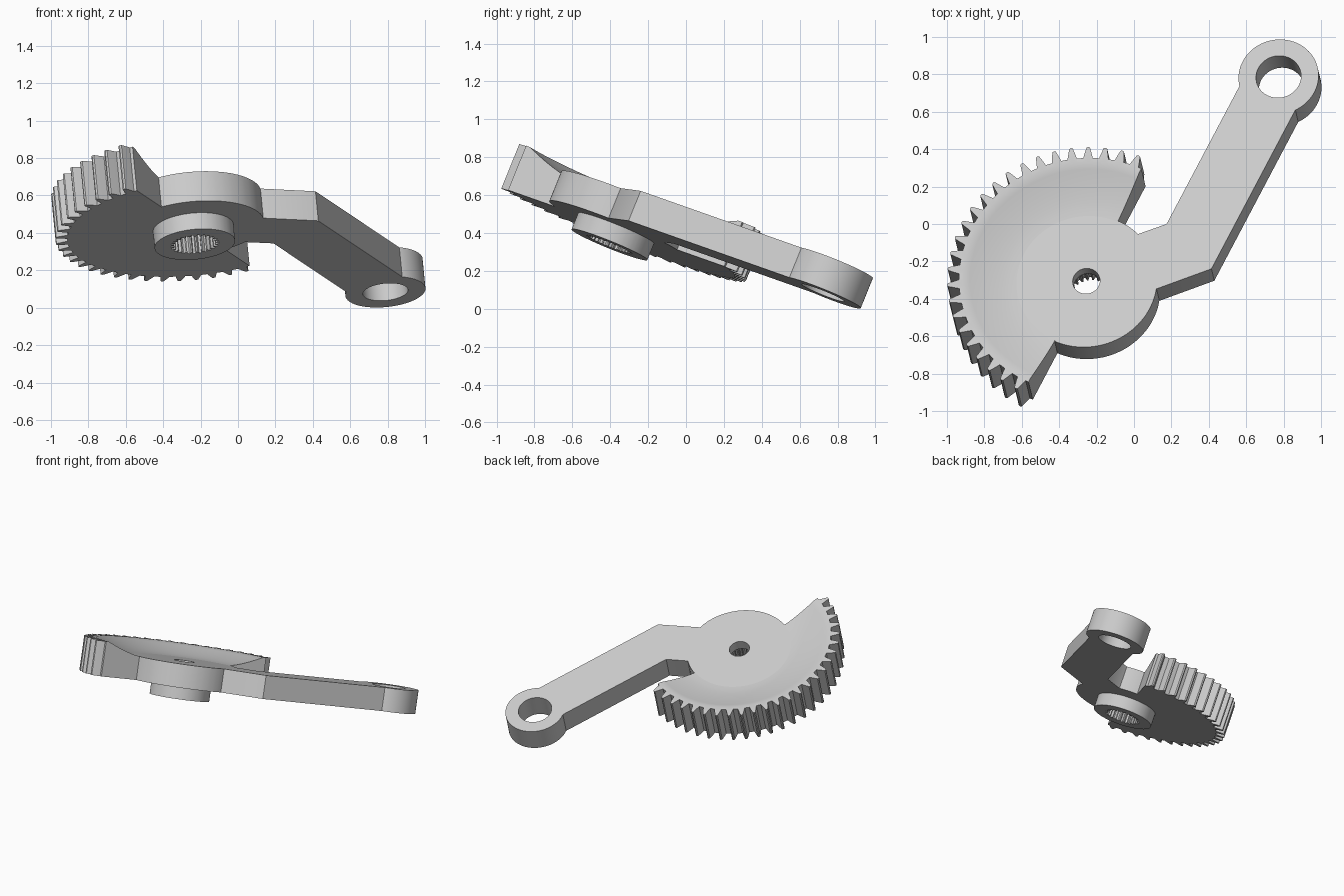
import bpy, bmesh
from math import sin, cos, radians, tau
from mathutils import Matrix, Vector

cube = bpy.data.objects.get("Cube")
if cube:
    bpy.data.objects.remove(cube)

# Main dimensions (part frame: z = 0 is the top of the plate, origin on the hub axis)
THICK = 0.171
HUB_R, HOLE_R, BOSS_R, BOSS_Z = 0.381, 0.073, 0.216, -0.265
ROOT_R, TIP_R, RIM_R, RIM_H = 0.676, 0.74, 0.652, 0.083
EYE = (0.412, 1.482)

# Tilted placement of the whole lever
z_axis = Vector((-0.091, 0.374, 0.923)).normalized()
y_axis = Vector((0.446, 0.844, -0.298))
x_axis = y_axis.cross(z_axis).normalized()
y_axis = z_axis.cross(x_axis)
PLACE = Matrix.Translation((-0.255, -0.305, 0.583)) @ Matrix(
    (x_axis, y_axis, z_axis)).transposed().to_4x4()

steel = bpy.data.materials.new("light grey metal")
steel.use_nodes = True
GREY = (0.6, 0.6, 0.6, 1)
steel.diffuse_color = GREY
steel.node_tree.nodes["Principled BSDF"].inputs["Base Color"].default_value = GREY


def finish(bm, name):
    bmesh.ops.recalc_face_normals(bm, faces=bm.faces)
    bm.transform(PLACE)
    mesh = bpy.data.meshes.new(name)
    bm.to_mesh(mesh)
    bm.free()
    mesh.materials.append(steel)
    obj = bpy.data.objects.new(name, mesh)
    bpy.context.collection.objects.link(obj)
    bpy.ops.object.select_all(action='DESELECT')
    obj.select_set(True)
    bpy.context.view_layer.objects.active = obj
    bpy.ops.object.shade_smooth_by_angle(angle=radians(28))


def lathe(name, sections, closed=True, centre=(0, 0)):
    """Join (angle, [(radius, height), ...]) cross-sections around an axis."""
    bm = bmesh.new()
    rings = [[bm.verts.new((centre[0] + r * cos(a), centre[1] + r * sin(a), z))
              for r, z in profile] for a, profile in sections]
    pairs = list(zip(rings, rings[1:]))
    if closed:
        pairs.append((rings[-1], rings[0]))
    else:
        bm.faces.new(rings[0])
        bm.faces.new(rings[-1])
    for p, q in pairs:
        for i in range(len(p)):
            j = (i + 1) % len(p)
            bm.faces.new((p[i], p[j], q[j], q[i]))
    finish(bm, name)


# Hub with stepped boss, through hole and splined bore
def hub_profile(bore):
    return [(HOLE_R, 0), (HUB_R, 0), (HUB_R, -THICK), (BOSS_R, -THICK),
            (BOSS_R, BOSS_Z), (bore, BOSS_Z), (bore, -0.075), (HOLE_R, -0.075)]


SPLINES = 25
spline = [(0, 0.13), (0.35, 0.13), (0.55, 0.112), (0.8, 0.112)]
lathe("splined_hub", [(tau * (k + f) / SPLINES, hub_profile(bore))
                      for k in range(SPLINES) for f, bore in spline])


# Half-circle gear sector with a dished top
def gear_profile(outer):
    dish = []
    for i in range(9):
        t = i / 8
        dish.append((HUB_R - 0.006 + (RIM_R - HUB_R + 0.006) * t, RIM_H * t ** 1.4))
    return dish + [(outer, RIM_H), (outer, -THICK), (HUB_R - 0.006, -THICK)]


TEETH = 25
tooth = [(0, ROOT_R), (0.2, ROOT_R), (0.3, 0.706), (0.4, TIP_R - 0.004),
         (0.5, TIP_R), (0.6, TIP_R - 0.004), (0.7, 0.706), (0.8, ROOT_R)]
pitch = tau / 2 / TEETH
sections = [(tau / 4 + pitch * (k + f), gear_profile(r))
            for k in range(TEETH) for f, r in tooth]
sections.append((tau * 3 / 4, gear_profile(ROOT_R)))
lathe("gear_sector", sections, closed=False)

# Eye ring at the end of the arm
ring = [(0.121, 0), (0.215, 0), (0.215, -THICK), (0.121, -THICK)]
lathe("arm_eye", [(tau * k / 96, ring) for k in range(96)], centre=EYE)

# Cranked arm
outline = [(0.03, 0.318), (0.13, 0.356), (0.245, 0.473), (0.245, 1.356),
           (0.58, 1.356), (0.58, 0.342), (0.367, 0.12), (0.26, 0.07)]
# The elbow edges run parallel from the hub to the arm
bm = bmesh.new()
face = bm.faces.new([bm.verts.new((x, y, 0)) for x, y in outline])
walls = bmesh.ops.extrude_face_region(bm, geom=[face])
bmesh.ops.translate(bm, vec=(0, 0, -THICK),
                    verts=[v for v in walls["geom"] if isinstance(v, bmesh.types.BMVert)])
finish(bm, "cranked_arm")
